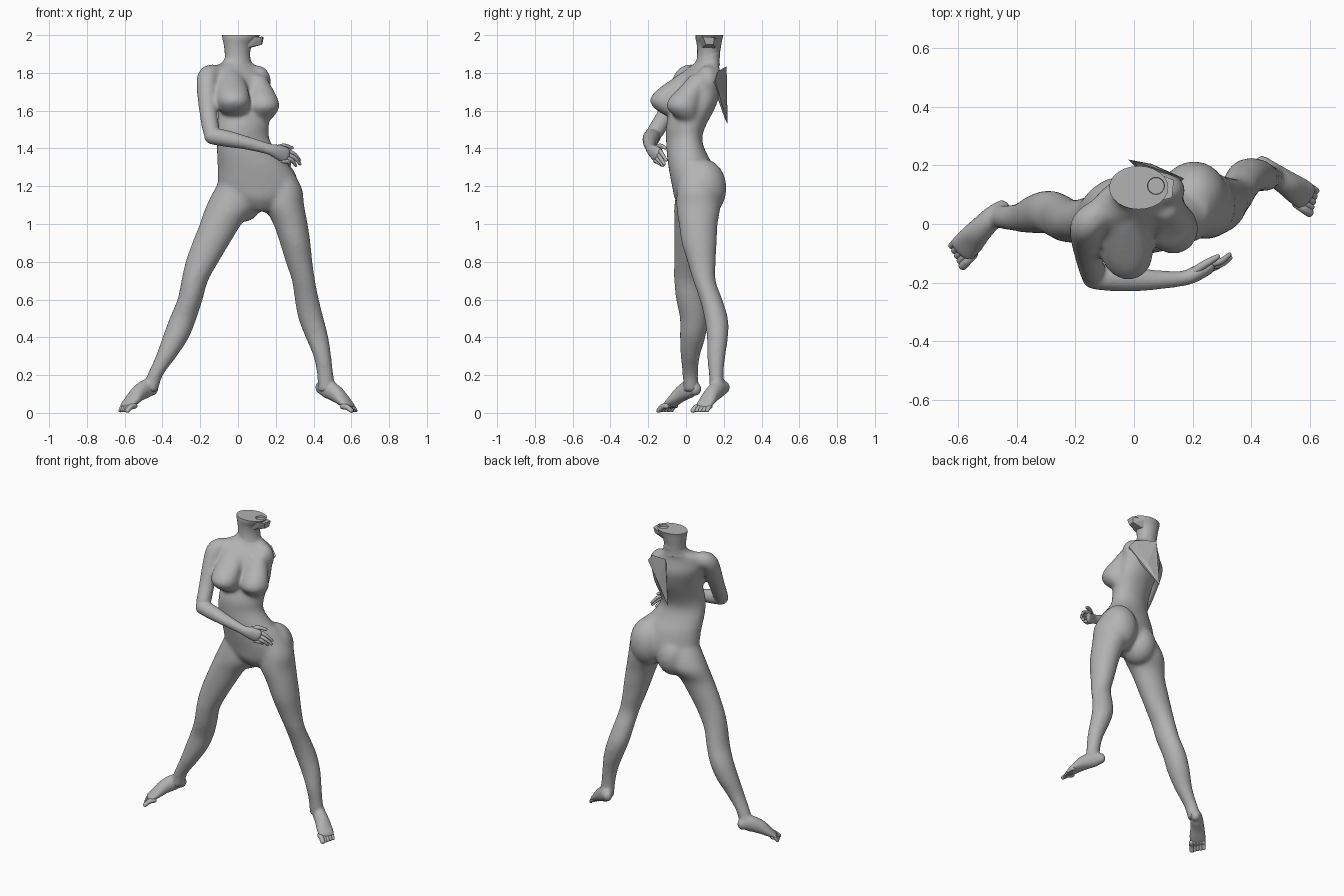
import bpy, bmesh, math
from mathutils import Vector, Matrix

grey = bpy.data.materials.new("plain grey")
grey.diffuse_color = (0.45, 0.45, 0.45, 1)


def spline(rows, steps=4):
    """Catmull-Rom interpolation of rows of numbers."""
    out = []
    for i in range(len(rows) - 1):
        p0, p1, p2, p3 = (rows[max(0, min(len(rows) - 1, i + k))] for k in (-1, 0, 1, 2))
        for s in range(steps):
            t = s / steps
            out.append([0.5 * (2 * b + (c - a) * t + (2 * a - 5 * b + 4 * c - d) * t * t
                               + (3 * b - a - 3 * c + d) * t ** 3)
                        for a, b, c, d in zip(p0, p1, p2, p3)])
    return out + [list(rows[-1])]


def skin(bm, rings, n=24):
    """Closed loft through rings of (centre, u, v)."""
    loops = [[bm.verts.new(c + u * math.cos(k * math.tau / n) + v * math.sin(k * math.tau / n))
              for k in range(n)] for c, u, v in rings]
    for a, b in zip(loops, loops[1:]):
        for k in range(n):
            bm.faces.new((a[k], a[(k + 1) % n], b[(k + 1) % n], b[k]))
    bm.faces.new(loops[0][::-1])
    bm.faces.new(loops[-1])


def level_loft(bm, rows):
    """Rows: z, centre x, centre y, half width, half depth, turn in degrees."""
    rings = []
    for z, x, y, a, b, turn in spline(rows):
        t = math.radians(turn)
        rings.append((Vector((x, y, z)), Vector((math.cos(t), math.sin(t), 0)) * a,
                      Vector((-math.sin(t), math.cos(t), 0)) * b))
    skin(bm, rings)


def extent_loft(bm, rows):
    """Rows: z, x min, x max, y min, y max."""
    level_loft(bm, [(z, (a + b) / 2, (c + d) / 2, (b - a) / 2, (d - c) / 2, 0)
                    for z, a, b, c, d in rows])


def tube(bm, rows, n=24, steps=4):
    """Rows: x, y, z, half width (level), half height; rounded ends."""
    rows = spline(rows, steps)
    pts = [Vector(r[:3]) for r in rows]
    rings = []
    for i, (p, r) in enumerate(zip(pts, rows)):
        d = (pts[min(i + 1, len(pts) - 1)] - pts[max(i - 1, 0)]).normalized()
        u = d.cross(Vector((0, 0, 1))).normalized()
        v = u.cross(d)
        if i in (0, len(pts) - 1):
            sign = -1 if i == 0 else 1
            caps = [(p + d * sign * min(r[3], r[4]) * h, u * r[3] * w, v * r[4] * w)
                    for h, w in ((0.0, 1.0), (0.5, 0.866), (0.85, 0.53), (0.98, 0.2))]
            rings += caps[::-1] if i == 0 else caps
        else:
            rings.append((p, u * r[3], v * r[4]))
    skin(bm, rings, n)


def ball(bm, c, s):
    bmesh.ops.create_icosphere(bm, subdivisions=3, radius=1,
                               matrix=Matrix.Translation(c) @ Matrix.Diagonal((*s, 1)))


def finish(bm, name, smooth=True, voxel=0, soften=0):
    bmesh.ops.recalc_face_normals(bm, faces=bm.faces)
    me = bpy.data.meshes.new(name)
    bm.to_mesh(me)
    bm.free()
    me.materials.append(grey)
    ob = bpy.data.objects.new(name, me)
    bpy.context.collection.objects.link(ob)
    if voxel:
        m = ob.modifiers.new("blend", 'REMESH')
        m.mode, m.voxel_size, m.use_smooth_shade = 'VOXEL', voxel, True
        m = ob.modifiers.new("soften", 'SMOOTH')
        m.factor, m.iterations = 0.5, soften
    elif smooth:
        bpy.ops.object.select_all(action='DESELECT')
        ob.select_set(True)
        bpy.context.view_layer.objects.active = ob
        bpy.ops.object.shade_smooth_by_angle(angle=math.radians(40))
    return ob


# torso
bm = bmesh.new()
level_loft(bm, [
    (1.92, 0, .125, .066, .058, 20), (1.86, -.005, .115, .078, .06, 25),
    (1.83, -.015, .095, .135, .065, 25), (1.79, -.005, .08, .17, .085, 25),
    (1.72, .01, .068, .163, .108, 25), (1.62, .03, .042, .147, .108, 24),
    (1.52, .028, 0, .14, .10, 20), (1.45, .028, -.01, .142, .092, 15),
    (1.38, .048, .002, .162, .103, 9), (1.30, .083, .028, .192, .12, 6),
    (1.20, .113, .05, .217, .123, 5), (1.13, .117, .05, .165, .108, 5),
    (1.07, .119, .05, .055, .065, 5)])
# bust
level_loft(bm, [(1.81, -.04, .03, .05, .04, 20), (1.75, -.032, -.025, .072, .075, 20),
                (1.70, -.028, -.07, .083, .096, 20), (1.65, -.026, -.092, .089, .102, 20),
                (1.60, -.022, -.075, .074, .08, 20), (1.565, -.02, -.05, .04, .04, 20)])
level_loft(bm, [(1.79, .10, .07, .045, .045, 25), (1.72, .115, .035, .067, .072, 25),
                (1.67, .128, 0, .079, .088, 25), (1.62, .132, -.014, .087, .09, 25),
                (1.575, .128, 0, .068, .068, 25), (1.54, .12, .02, .04, .04, 25)])
# right shoulder stump, buttocks
ball(bm, (.105, .115, 1.755), (.07, .062, .085))
ball(bm, (.205, .095, 1.19), (.115, .12, .155))
ball(bm, (.03, .08, 1.14), (.105, .112, .13))
# legs
extent_loft(bm, [
    (1.24, -.095, .08, -.04, .12), (1.10, -.167, .10, -.062, .165), (1.0, -.203, .02, -.062, .113),
    (.9, -.243, -.042, -.063, .093), (.8, -.278, -.102, -.063, .083), (.7, -.30, -.158, -.063, .088),
    (.6, -.321, -.187, -.053, .103), (.5, -.363, -.219, -.033, .115), (.4, -.40, -.259, -.033, .103),
    (.3, -.436, -.323, -.029, .074), (.2, -.481, -.396, -.019, .064), (.11, -.512, -.425, -.014, .07)])
extent_loft(bm, [
    (1.34, .14, .25, -.02, .11), (1.20, .14, .335, -.045, .165), (1.10, .14, .35, -.052, .183),
    (1.0, .187, .369, -.038, .168), (.9, .222, .384, -.023, .163), (.8, .252, .394, .007, .158),
    (.7, .285, .409, .037, .158), (.6, .30, .429, .072, .193), (.5, .319, .454, .097, .223),
    (.4, .357, .479, .11, .223), (.3, .399, .494, .111, .209), (.2, .418, .506, .121, .199),
    (.11, .421, .519, .126, .209)])
# shoulder and upper arm
tube(bm, [(-.13, .03, 1.795, .052, .052), (-.16, -.005, 1.775, .058, .058),
          (-.163, -.05, 1.69, .054, .054), (-.157, -.10, 1.59, .048, .048), (-.14, -.165, 1.485, .046, .046)])
finish(bm, "torso_and_legs", voxel=.009, soften=22)

# forearm and palm
bm = bmesh.new()
tube(bm, [(-.157, -.10, 1.59, .044, .044), (-.15, -.135, 1.53, .044, .044), (-.14, -.165, 1.485, .043, .043)])
tube(bm, [(-.135, -.178, 1.465, .045, .044), (-.06, -.185, 1.452, .045, .044),
          (.02, -.19, 1.435, .039, .037), (.10, -.19, 1.415, .031, .032), (.17, -.185, 1.395, .026, .03),
          (.21, -.17, 1.382, .027, .04), (.25, -.15, 1.365, .024, .044)])
finish(bm, "forearm", voxel=.008, soften=5)

# fingers and thumb
bm = bmesh.new()
for z, y, tip in ((1.393, -.14, (.325, -.105, 1.338)), (1.373, -.148, (.328, -.115, 1.318)),
                  (1.352, -.156, (.305, -.122, 1.31)), (1.333, -.162, (.272, -.13, 1.312))):
    a, b = Vector((.238, y, z)), Vector(tip)
    mid = (a + b) / 2 + Vector((.012, -.006, .008))
    tube(bm, [(*a, .012, .012), (*mid, .011, .011), (*b, .008, .008)], 12)
tube(bm, [(.20, -.165, 1.40, .015, .015), (.245, -.135, 1.413, .013, .013), (.285, -.112, 1.403, .009, .009)], 12)
finish(bm, "fingers")

# feet
bm = bmesh.new()
tube(bm, [(-.452, .052, .125, .03, .036), (-.48, .025, .13, .038, .05),
          (-.525, -.02, .105, .043, .044), (-.56, -.06, .068, .05, .03), (-.588, -.09, .04, .05, .018)])
tube(bm, [(.438, .203, .135, .03, .036), (.468, .175, .13, .038, .05),
          (.52, .14, .10, .043, .044), (.56, .112, .063, .05, .03), (.59, .092, .036, .05, .018)])
extent_loft(bm, [(.25, -.455, -.365, -.02, .065), (.2, -.479, -.398, -.017, .062), (.13, -.51, -.428, -.012, .068)])
extent_loft(bm, [(.25, .413, .498, .118, .201), (.2, .42, .504, .123, .197), (.13, .423, .517, .128, .207)])
finish(bm, "feet", voxel=.008, soften=8)

# toes
bm = bmesh.new()
for base, ahead, inner in (((-.585, -.088, .037), (-.68, -.72), 1), ((.588, .092, .034), (.82, -.57), -1)):
    f = Vector((*ahead, 0)).normalized()
    s = Vector((-f.y, f.x, 0)) * inner
    for k in range(5):
        r = .015 if k == 0 else .0115
        a = Vector(base) + s * (.038 - .0185 * k) - f * .015
        b = a + f * (.056 - .006 * k)
        tube(bm, [(*a, r, r), (*((a + b) / 2 + Vector((0, 0, -.004))), r, r), (b.x, b.y, .0125, r, r * .8)], 12)
finish(bm, "toes")

# neck stump with flat cut top
bm = bmesh.new()
level_loft(bm, [(1.84, -.003, .112, .085, .064, 22), (1.87, -.002, .117, .07, .06, 20),
                (1.91, -.003, .12, .068, .06, 15), (1.95, 0, .122, .076, .065, 8),
                (1.98, .01, .122, .092, .071, 3), (2.0, .016, .124, .101, .074, 0)])
neck = finish(bm, "neck")
bm = bmesh.new()
bmesh.ops.create_cone(bm, cap_ends=True, segments=16, radius1=.028, radius2=.032, depth=.03,
                      matrix=Matrix.Translation((.075, .13, 2.003)))
cutter = finish(bm, "neck_hollow_cutter", False)
cutter.hide_render = cutter.hide_viewport = True
cut = neck.modifiers.new("hollow", 'BOOLEAN')
cut.operation, cut.object = 'DIFFERENCE', cutter


def facets(name, pts):
    """Sharp-edged fragment as a convex hull."""
    bm = bmesh.new()
    for p in pts:
        bm.verts.new(p)
    bmesh.ops.convex_hull(bm, input=bm.verts)
    return finish(bm, name, False)


# jagged jaw remnant
facets("jaw_fragment", [(.05, .07, 1.985), (.13, .09, 1.992), (.136, .15, 1.987), (.06, .18, 1.98),
                        (.04, .08, 1.93), (.125, .105, 1.95), (.128, .145, 1.95), (.04, .155, 1.925)])
# torn flap behind the missing arm
facets("shoulder_flap", [(.172, .155, 1.76), (.13, .17, 1.81), (0, .215, 1.835), (-.02, .22, 1.53),
                         (.005, .205, 1.56), (.155, .14, 1.74), (.02, .18, 1.80), (.06, .205, 1.66)])
